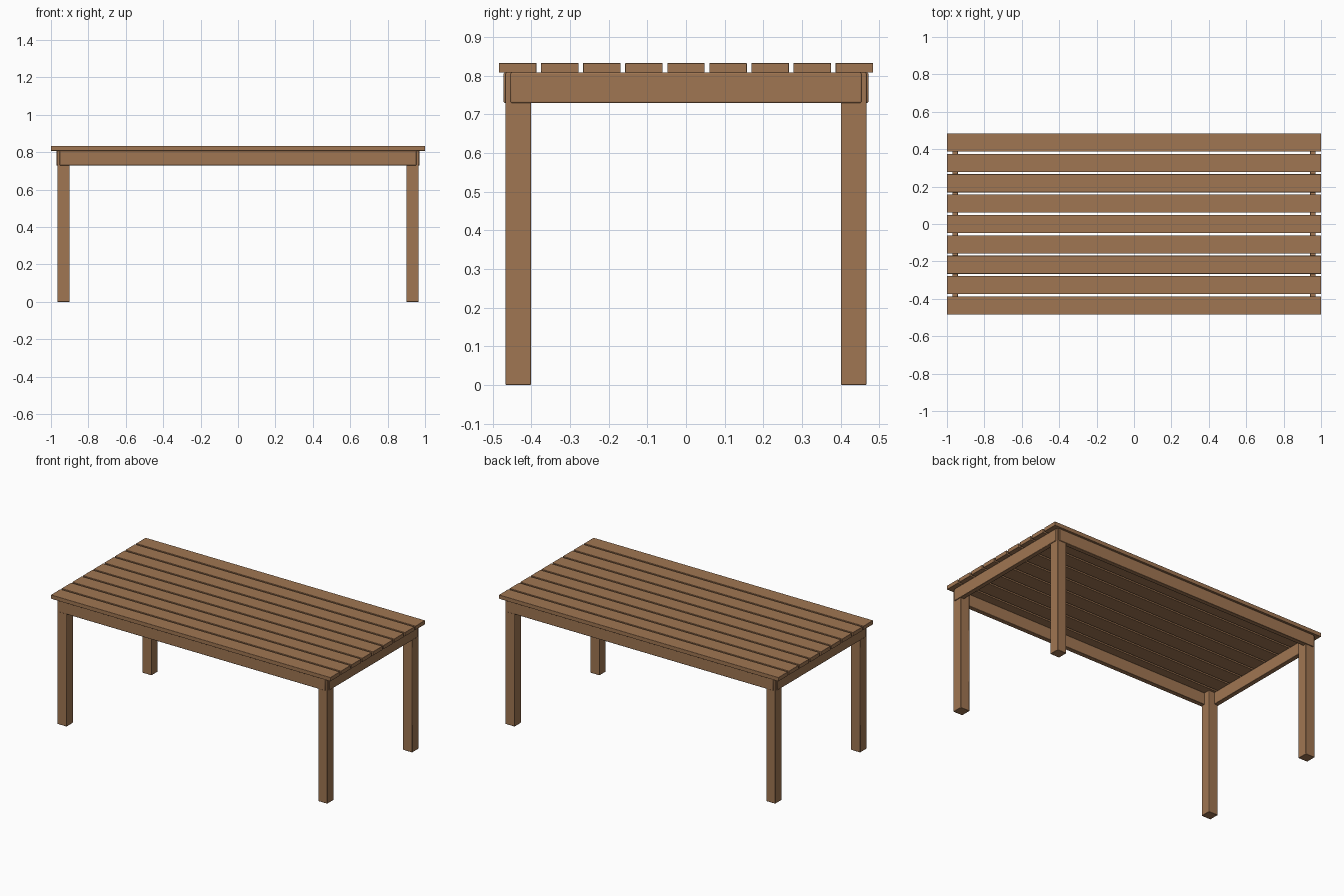
import bpy

if "Cube" in bpy.data.objects:
    bpy.data.objects.remove(bpy.data.objects["Cube"])

wood = bpy.data.materials.new("brown wood")
wood.diffuse_color = (0.35, 0.18, 0.085, 1)
wood.use_nodes = True
wood.node_tree.nodes["Principled BSDF"].inputs["Base Color"].default_value = wood.diffuse_color


def board(name, x, y, z, bevel=0.003):
    """Box spanning the given (min, max) ranges, with softened edges."""
    spans = (x, y, z)
    bpy.ops.mesh.primitive_cube_add(size=1, location=[(a + b) / 2 for a, b in spans])
    ob = bpy.context.object
    ob.name = name
    ob.scale = [b - a for a, b in spans]
    bpy.ops.object.transform_apply(location=False, rotation=False, scale=True)
    ob.data.materials.append(wood)
    mod = ob.modifiers.new("soft edges", 'BEVEL')
    mod.width = bevel
    mod.segments = 2
    bpy.ops.object.shade_smooth_by_angle()
    return ob


def side_range(s, inner, outer):
    return tuple(sorted((s * inner, s * outer)))


# Tabletop slats
SLATS, WIDTH, HALF = 9, 0.097, 0.484
pitch = (2 * HALF - WIDTH) / (SLATS - 1)
for i in range(SLATS):
    y0 = -HALF + i * pitch
    board(f"top_slat_{i + 1}", (-1, 1), (y0, y0 + WIDTH), (0.808, 0.833), 0.001)

# Legs, reaching up to the slats so their corners show between the aprons
for sx, xn in ((-1, "left"), (1, "right")):
    for sy, yn in ((-1, "front"), (1, "back")):
        board(f"{yn}_{xn}_leg", side_range(sx, 0.900, 0.966),
              side_range(sy, 0.401, 0.467), (0, 0.808))

# Aprons, standing slightly proud of the legs
for s, long_name, short_name in ((-1, "front", "left"), (1, "back", "right")):
    board(f"{long_name}_apron", (-0.954, 0.954), side_range(s, 0.442, 0.472), (0.730, 0.808))
    board(f"{short_name}_apron", side_range(s, 0.941, 0.971), (-0.454, 0.454), (0.730, 0.808))
